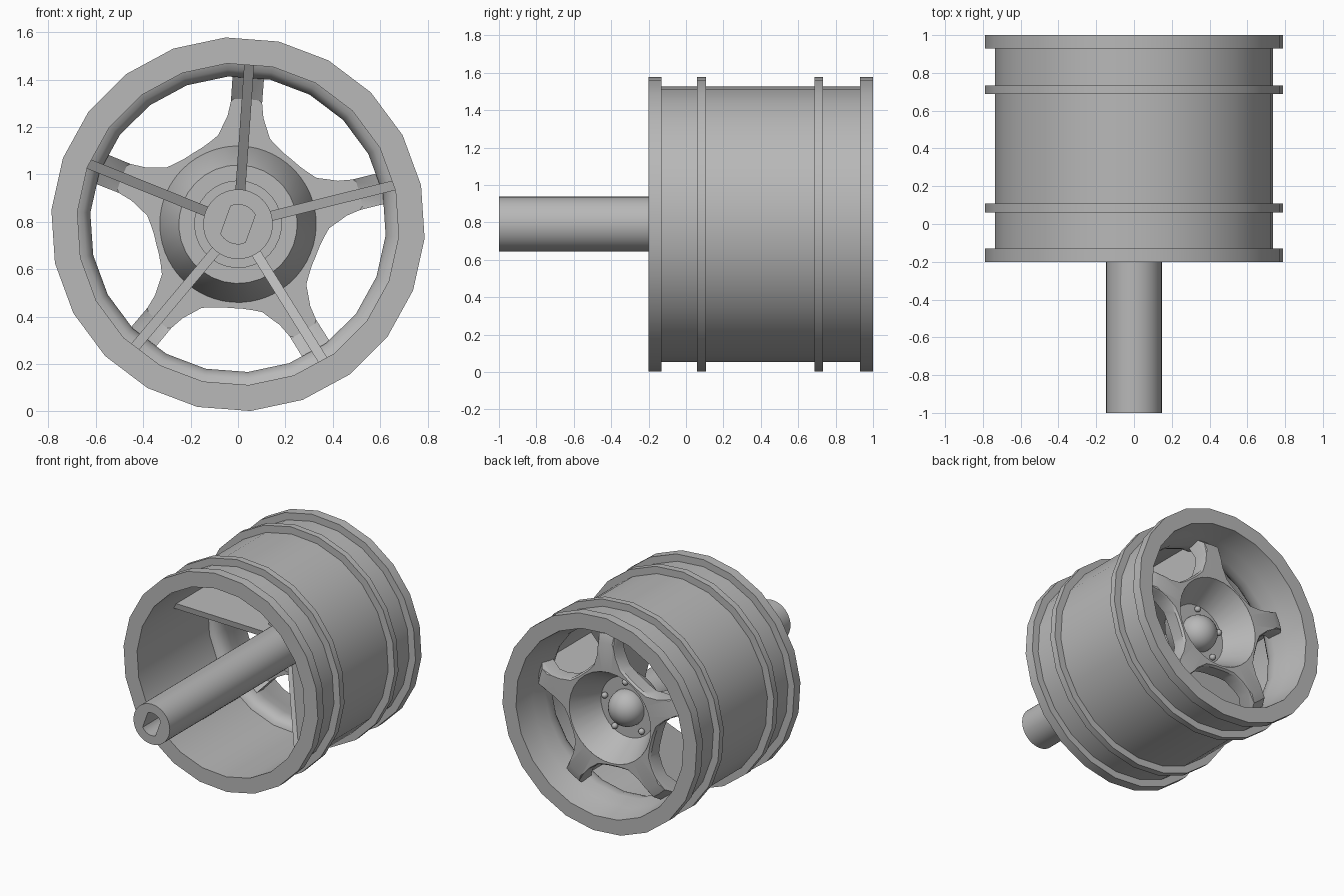
import bpy
import bmesh
from math import sin, cos, radians, degrees, pi
from mathutils import Vector

cube = bpy.data.objects.get("Cube")
if cube:
    bpy.data.objects.remove(cube, do_unlink=True)

AXLE_Z = 0.79
SPOKES = [radians(86 + 72 * i) for i in range(5)]

grey = bpy.data.materials.new("plain grey")
grey.use_nodes = True
grey.diffuse_color = (0.48, 0.48, 0.48, 1)
grey.node_tree.nodes["Principled BSDF"].inputs["Base Color"].default_value = grey.diffuse_color


def polar(r, angle, y):
    return Vector((r * cos(angle), y, AXLE_Z + r * sin(angle)))


def finish(name, bm, smooth=30):
    bmesh.ops.remove_doubles(bm, verts=bm.verts, dist=0.0001)
    bmesh.ops.recalc_face_normals(bm, faces=bm.faces)
    mesh = bpy.data.meshes.new(name)
    bm.to_mesh(mesh)
    bm.free()
    mesh.materials.append(grey)
    obj = bpy.data.objects.new(name, mesh)
    bpy.context.collection.objects.link(obj)
    bpy.ops.object.select_all(action="DESELECT")
    obj.select_set(True)
    bpy.context.view_layer.objects.active = obj
    bpy.ops.object.shade_smooth_by_angle(angle=radians(smooth))
    return obj


def loft(name, rings, angles, closed=False):
    """Join rings about the axle; a radius may be a number or one value per angle."""
    bm = bmesh.new()
    loops = []
    for radius, y in rings:
        radii = radius if isinstance(radius, list) else [radius] * len(angles)
        depths = y if isinstance(y, list) else [y] * len(angles)
        loops.append([bm.verts.new(polar(r, a, d)) for r, a, d in zip(radii, angles, depths)])
    pairs = list(zip(loops, loops[1:]))
    if closed:
        pairs.append((loops[-1], loops[0]))
    n = len(angles)
    for a, b in pairs:
        for i in range(n):
            j = (i + 1) % n
            bm.faces.new((a[i], a[j], b[j], b[i]))
    return finish(name, bm)


def circle(n, phase=0):
    return [radians(phase) + 2 * pi * i / n for i in range(n)]


# Barrel with four raised flanges, and an inner lip that carries the spokes
FLANGE, DRUM, BORE, LIP = 0.79, 0.738, 0.68, 0.625
barrel = [(BORE, -0.2)]
for start, end in [(-0.2, -0.13), (0.06, 0.108), (0.688, 0.733), (0.93, 1.0)]:
    if start > -0.2:
        barrel.append((DRUM, start))
    barrel += [(FLANGE, start), (FLANGE, end)]
    if end < 1:
        barrel.append((DRUM, end))
barrel += [(BORE, 1.0), (0.655, 0.84), (LIP, 0.74), (LIP, 0.69),
           (0.635, 0.655), (0.655, 0.63), (BORE, 0.62)]
loft("rim_barrel", barrel, circle(22, 12), closed=True)

# Five-armed star: half of one arm as (angle, radius), mirrored and repeated
half = [(0, 0.66), (5.8, 0.66), (7.3, 0.52), (9.5, 0.46), (12, 0.43),
        (16.5, 0.385), (22.4, 0.368), (29, 0.357), (36, 0.355)]
arm = [(-a, r) for a, r in half[:0:-1]][1:] + half
star_angles = [s + radians(a) for s in SPOKES for a, r in arm]
edge = [r for s in SPOKES for a, r in arm]


def capped(limit, inset=0):
    return [min(r - inset, limit) for r in edge]


def dropped(top):
    return [top - 0.085 * max(0, (r - 0.53) / 0.13) for r in edge]


loft("star_spokes", [
    (0.33, 0.88), (capped(0.54, 0.012), 0.88), (capped(0.6, 0.012), [0.88 - 0.02 * (r > 0.6) for r in edge]),
    (capped(0.65, 0.012), dropped(0.88)), (edge, dropped(0.865)),
    (edge, dropped(0.77)), (capped(0.53), 0.77), (0.33, 0.77)],
    star_angles, closed=True)

# Conical hub cup, open towards the back
loft("hub_cup", [(0, 0.58), (0.185, 0.58), (0.185, 0.62), (0.25, 0.62), (0.345, 0.8),
                 (0.345, 0.872), (0.33, 0.88), (0.22, 0.67), (0, 0.67)], circle(30, 4))

# Axle shaft with a two-flat blind socket in its end
shaft_angles = circle(48, 22)
socket = [min(0.083, 0.055 / max(abs(cos(a - radians(-20))), 0.01)) for a in shaft_angles]
loft("axle_shaft", [(0, 0.6), (0.147, 0.6), (0.147, -1), (socket, -1),
                    (socket, -0.6), (0, -0.6)], shaft_angles)

# Domed cap in the cup
dome = [(0.13 * cos(t), 0.68 + 0.125 * sin(t)) for t in [pi / 16 * i for i in range(9)]]
loft("hub_dome", [(0.13, 0.66)] + dome, circle(28))

# Thin webs from shaft to barrel, and one bolt in line with each
web = [(0.13, 0.5), (0.69, 0.16), (0.69, 0.73), (0.52, 0.79),
       (0.34, 0.79), (0.25, 0.64), (0.13, 0.64)]
for i, angle in enumerate(SPOKES, 1):
    bm = bmesh.new()
    side = Vector((-sin(angle), 0, cos(angle)))
    face = bm.faces.new([bm.verts.new(polar(r, angle, y) - side * 0.021) for r, y in web])
    made = bmesh.ops.extrude_face_region(bm, geom=[face])["geom"]
    bmesh.ops.translate(bm, vec=side * 0.042,
                        verts=[g for g in made if isinstance(g, bmesh.types.BMVert)])
    finish(f"web_{i}", bm)

    bm = bmesh.new()
    bmesh.ops.create_uvsphere(bm, u_segments=12, v_segments=8, radius=0.022)
    bmesh.ops.translate(bm, vec=polar(0.185, angle, 0.685), verts=bm.verts)
    finish(f"bolt_{i}", bm, 60)
